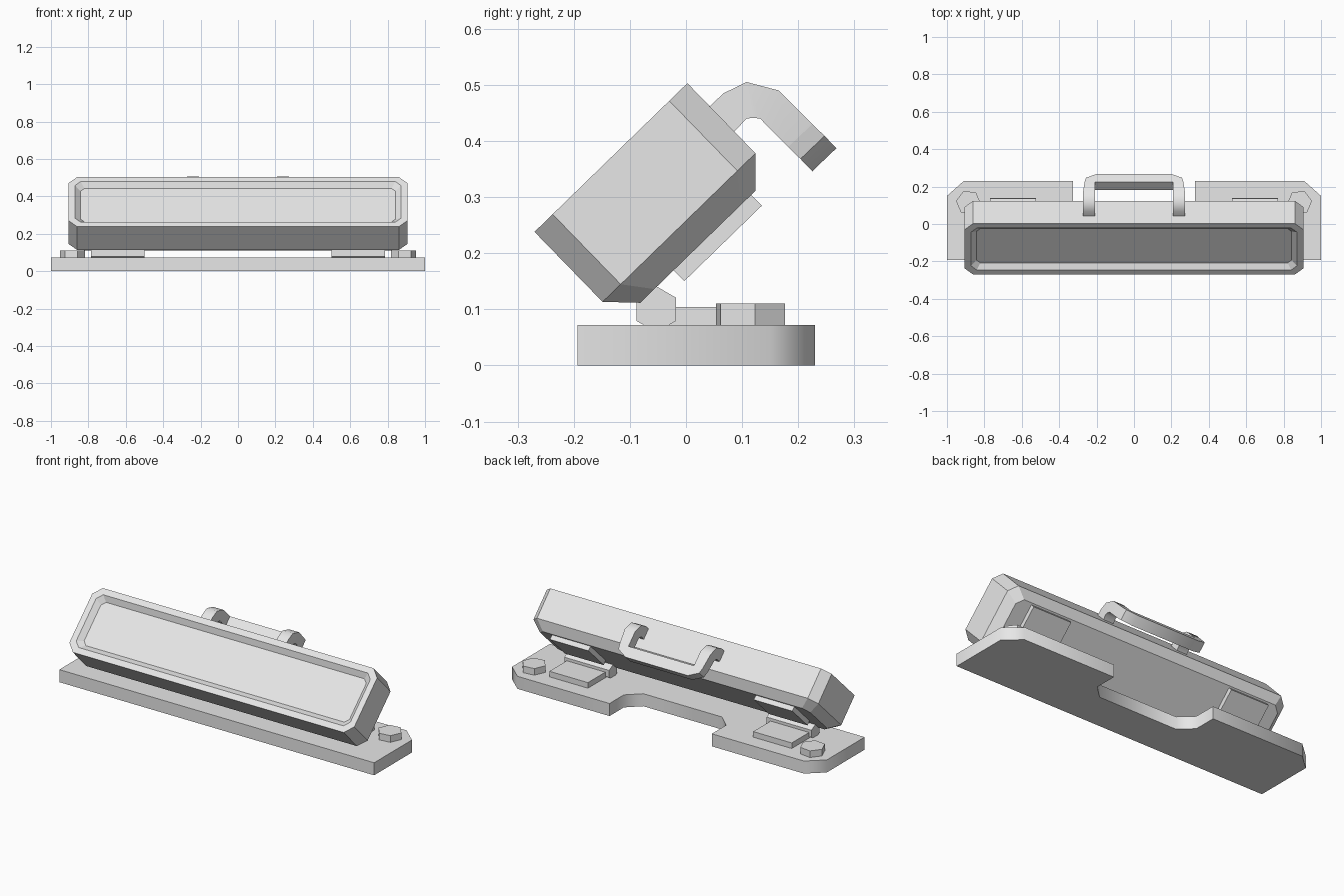
import bpy, bmesh, math
from mathutils import Vector

old = bpy.data.objects.get("Cube")
if old:
    bpy.data.objects.remove(old, do_unlink=True)

grey = bpy.data.materials.new("light_grey")
grey.use_nodes = True
grey.diffuse_color = (0.8, 0.8, 0.8, 1)
grey.node_tree.nodes["Principled BSDF"].inputs["Base Color"].default_value = (0.8, 0.8, 0.8, 1)


def loft(name, rings, smooth=None):
    """Skin a row of equal-length point rings and cap both ends."""
    bm = bmesh.new()
    rows = [[bm.verts.new(p) for p in ring] for ring in rings]
    n = len(rows[0])
    for a, b in zip(rows, rows[1:]):
        for i in range(n):
            j = (i + 1) % n
            bm.faces.new((a[i], a[j], b[j], b[i]))
    bm.faces.new(rows[0])
    bm.faces.new(rows[-1])
    bmesh.ops.recalc_face_normals(bm, faces=bm.faces)
    mesh = bpy.data.meshes.new(name)
    bm.to_mesh(mesh)
    bm.free()
    mesh.materials.append(grey)
    obj = bpy.data.objects.new(name, mesh)
    bpy.context.collection.objects.link(obj)
    if smooth:
        bpy.ops.object.select_all(action='DESELECT')
        obj.select_set(True)
        bpy.context.view_layer.objects.active = obj
        bpy.ops.object.shade_smooth_by_angle(angle=math.radians(smooth))
    return obj


def prism_z(name, outline, z0, z1, smooth=None):
    return loft(name, [[(x, y, z) for x, y in outline] for z in (z0, z1)], smooth)


def prism_x(name, profile, x0, x1):
    return loft(name, [[(x, y, z) for y, z in profile] for x in (x0, x1)])


# Base plate with clipped rear corners and a rear notch
half = [(1, -0.193), (1, 0.15), (0.91, 0.23), (0.325, 0.23), (0.325, 0.1), (0.25, 0.03)]
prism_z("base_plate", half + [(-x, y) for x, y in reversed(half)], 0, 0.072, 50)

# Tilted housing: u runs up the face, d runs back through the depth
CORNER = Vector((0, -0.27, 0.238))
U = Vector((0, 0.717, 0.697))
D = Vector((0, 0.697, -0.717))
HEIGHT = 0.38


def face_ring(inset, cut, depth):
    w, lo, hi = 0.905 - inset, inset, HEIGHT - inset
    right = [(w - cut, lo), (w, lo + cut), (w, hi - cut), (w - cut, hi)]
    points = right + [(-x, u) for x, u in reversed(right)]
    return [CORNER + Vector((x, 0, 0)) + U * u + D * depth for x, u in points]


loft("housing", [
    face_ring(0.062, 0.022, 0.025),
    face_ring(0.034, 0.03, 0),
    face_ring(0, 0.045, 0),
    face_ring(0, 0.045, 0.174),
    face_ring(0.047, 0.035, 0.222),
])

# Hinges and bolts on both sides
PIVOT = Vector((0, -0.053, 0.1))
for side, label in ((1, "left"), (-1, "right")):
    barrel = [(PIVOT.y + 0.041 * math.sin(k * math.pi / 3),
               PIVOT.z + 0.041 * math.cos(k * math.pi / 3)) for k in range(6)]
    prism_x(label + "_hinge_barrel", barrel, side * 0.5, side * 0.785)

    leaf = [(-0.05, 0.07), (0.14, 0.07), (0.14, 0.104), (-0.05, 0.104)]
    prism_x(label + "_base_leaf", leaf, side * 0.525, side * 0.77)

    corners = [(0.13, 0.215), (0.13, 0.249), (0.323, 0.249), (0.323, 0.215)]
    tilted = [CORNER + U * u + D * d for u, d in corners]
    prism_x(label + "_housing_leaf", [(p.y, p.z) for p in tilted], side * 0.525, side * 0.77)

    bolt = [(side * (0.885 + 0.067 * math.cos(math.radians(60 * k + 7))),
             0.115 + 0.067 * math.sin(math.radians(60 * k + 7))) for k in range(6)]
    prism_z(label + "_bolt", bolt, 0.07, 0.11)

# Bent handle: each station holds outer y, z, inner y, z and half width
stations = [
    (0.035, 0.455, 0.08, 0.41, 0.273),
    (0.067, 0.485, 0.108, 0.44, 0.273),
    (0.108, 0.505, 0.12, 0.441, 0.273),
    (0.165, 0.49, 0.132, 0.44, 0.273),
    (0.225, 0.43, 0.182, 0.389, 0.264),
    (0.247, 0.409, 0.204, 0.368, 0.257),
    (0.268, 0.387, 0.225, 0.346, 0.198),
]


def strip(station, x0, x1):
    y0, z0, y1, z1, _ = station
    return [(x0, y0, z0), (x1, y0, z0), (x1, y1, z1), (x0, y1, z1)]


for side, label in ((1, "left"), (-1, "right")):
    loft(label + "_handle_arm",
         [strip(s, side * 0.208, side * s[4]) for s in stations[:5]], 50)
loft("handle_bar", [strip(s, -s[4], s[4]) for s in stations[4:]], 30)
